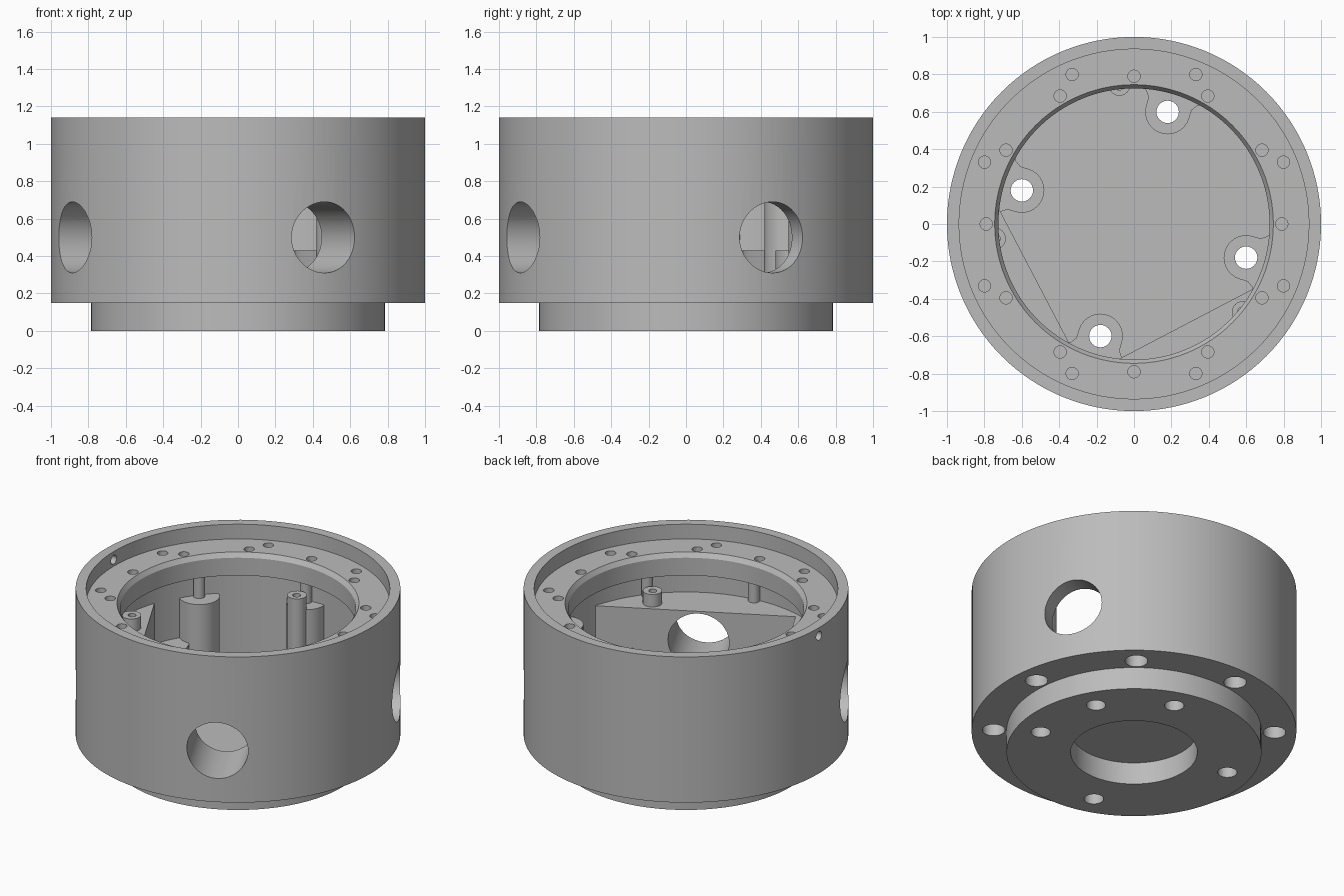
import bpy, bmesh
from math import radians, sin, cos
from mathutils import Matrix, Vector

cube = bpy.data.objects.get("Cube")
if cube:
    bpy.data.objects.remove(cube, do_unlink=True)

GREY = (0.5, 0.5, 0.5, 1)
metal = bpy.data.materials.new("grey_metal")
metal.use_nodes = True
metal.diffuse_color = GREY
metal.node_tree.nodes["Principled BSDF"].inputs["Base Color"].default_value = GREY

FLOOR, BASE, WALL = 0.27, 0.26, 0.88
PORT_ANGLES = (27.6, 207.6, 297.6)
BOSS_ANGLES = [73.3 + 90 * i for i in range(4)]
SCREW_ANGLES = [6 + 45 * i for i in range(8)]


def polar(r, angle, z=0):
    return Vector((r * cos(radians(angle)), r * sin(radians(angle)), z))


def finish(name, bm):
    bmesh.ops.recalc_face_normals(bm, faces=bm.faces)
    mesh = bpy.data.meshes.new(name)
    bm.to_mesh(mesh)
    bm.free()
    mesh.materials.append(metal)
    obj = bpy.data.objects.new(name, mesh)
    bpy.context.collection.objects.link(obj)
    return obj


def add_pin(bm, r, angle, radius, z0, z1, sides=24):
    """Vertical cylinder at a polar position."""
    bmesh.ops.create_cone(bm, cap_ends=True, segments=sides, radius1=radius,
                          radius2=radius, depth=z1 - z0,
                          matrix=Matrix.Translation(polar(r, angle, (z0 + z1) / 2)))


def add_radial(bm, angle, radius, r0, r1, z, sides=48):
    """Cylinder lying along a radius."""
    turn = polar(1, angle).to_track_quat('Z', 'Y').to_matrix().to_4x4()
    place = Matrix.Translation(polar((r0 + r1) / 2, angle, z)) @ turn
    bmesh.ops.create_cone(bm, cap_ends=True, segments=sides, radius1=radius,
                          radius2=radius, depth=r1 - r0, matrix=place)


def add_prism(bm, points, z0, z1):
    face = bm.faces.new([bm.verts.new((p[0], p[1], z0)) for p in points])
    grown = bmesh.ops.extrude_face_region(bm, geom=[face], use_keep_orig=True)
    verts = [v for v in grown["geom"] if isinstance(v, bmesh.types.BMVert)]
    bmesh.ops.translate(bm, verts=verts, vec=(0, 0, z1 - z0))


def combine(obj, bm, operation='DIFFERENCE'):
    tool = finish("cutter", bm)
    tool.hide_render = True
    mod = obj.modifiers.new("cut", 'BOOLEAN')
    mod.operation = operation
    mod.solver = 'EXACT'
    mod.object = tool
    graph = bpy.context.evaluated_depsgraph_get()
    result = bpy.data.meshes.new_from_object(obj.evaluated_get(graph))
    obj.modifiers.clear()
    obj.data = result
    bpy.data.objects.remove(tool, do_unlink=True)


def smooth(obj):
    bpy.ops.object.select_all(action='DESELECT')
    obj.select_set(True)
    bpy.context.view_layer.objects.active = obj
    bpy.ops.object.shade_smooth_by_angle(angle=radians(30))


# Housing: turned shell with spigot, blind bore, cavity and stepped rim
profile = [(0, .15), (.39, .15), (.39, 0), (.785, 0), (.785, .15), (1, .15),
           (1, 1.14), (.935, 1.14), (.935, 1.04), (.745, 1.04), (.725, 1.01),
           (.725, .89), (WALL, .89), (WALL, FLOOR), (0, FLOOR)]
bm = bmesh.new()
ring = [bm.verts.new((r, 0, z)) for r, z in profile]
edges = [bm.edges.new(pair) for pair in zip(ring, ring[1:])]
bmesh.ops.spin(bm, geom=ring + edges, cent=(0, 0, 0), axis=(0, 0, 1),
               angle=radians(360), steps=128)
bmesh.ops.remove_doubles(bm, verts=bm.verts, dist=1e-4)
housing = finish("housing", bm)

# Side ports, bolt holes and rim screw holes
bm = bmesh.new()
for a in PORT_ANGLES:
    add_radial(bm, a, .19, .8, 1.1, .5)
add_radial(bm, 180, .03, .85, 1.1, 1.085, 16)
for a in BOSS_ANGLES:
    add_pin(bm, .626, a, .06, -.1, .5)
add_pin(bm, .626, 28, .06, -.1, .12)
for a in SCREW_ANGLES:
    add_pin(bm, .865, a, .07, .1, .25)
    add_pin(bm, .865, a + 16.5, .033, .95, 1.09, 16)
for i in range(12):
    add_pin(bm, .79, 30 * i, .033, .95, 1.09, 16)
combine(housing, bm)
smooth(housing)

# Flat pads inside two of the ports
for name, a in (("left_port_pad", 207.6), ("front_port_pad", 297.6)):
    bm = bmesh.new()
    arc = [polar(.9, a + t) for t in range(-48, 49, 4)]
    add_prism(bm, arc, BASE, .705)
    pad = finish(name, bm)
    bm = bmesh.new()
    add_radial(bm, a, .19, .4, 1.1, .5)
    combine(pad, bm)
    smooth(pad)

# Bolt bosses: round nose flaring into the wall, drilled through
half = [(.626, .12), (.67, .12), (.70, .14), (.74, .2), (.85, .29)]
outline = [polar(.12, t) + Vector((.626, 0, 0)) for t in range(90, 271, 12)]
outline += [(x, -y) for x, y in half[1:]] + [(.91, 0)] + half[:0:-1]
for i, a in enumerate(BOSS_ANGLES):
    turn = Matrix.Rotation(radians(a), 3, 'Z')
    bm = bmesh.new()
    add_prism(bm, [turn @ Vector((p[0], p[1], 0)) for p in outline], BASE, .43)
    boss = finish(f"bolt_boss_{i + 1}", bm)
    bm = bmesh.new()
    add_pin(bm, .626, a, .06, 0, .6)
    combine(boss, bm)
    smooth(boss)

# Wall columns with a thin post rising to the rim
for i, a in enumerate(SCREW_ANGLES):
    bm = bmesh.new()
    add_pin(bm, .865, a, .125, BASE, .7, 32)
    add_pin(bm, .865, a, .037, .69, .9, 16)
    smooth(finish(f"wall_column_{i + 1}", bm))

# Small drilled standoffs beside three columns
for i, a in enumerate((96, 186, 321)):
    bm = bmesh.new()
    add_pin(bm, .75, a, .06, BASE, .79)
    standoff = finish(f"standoff_{i + 1}", bm)
    bm = bmesh.new()
    add_pin(bm, .745, a, .025, .65, .85, 16)
    combine(standoff, bm)
    smooth(standoff)
